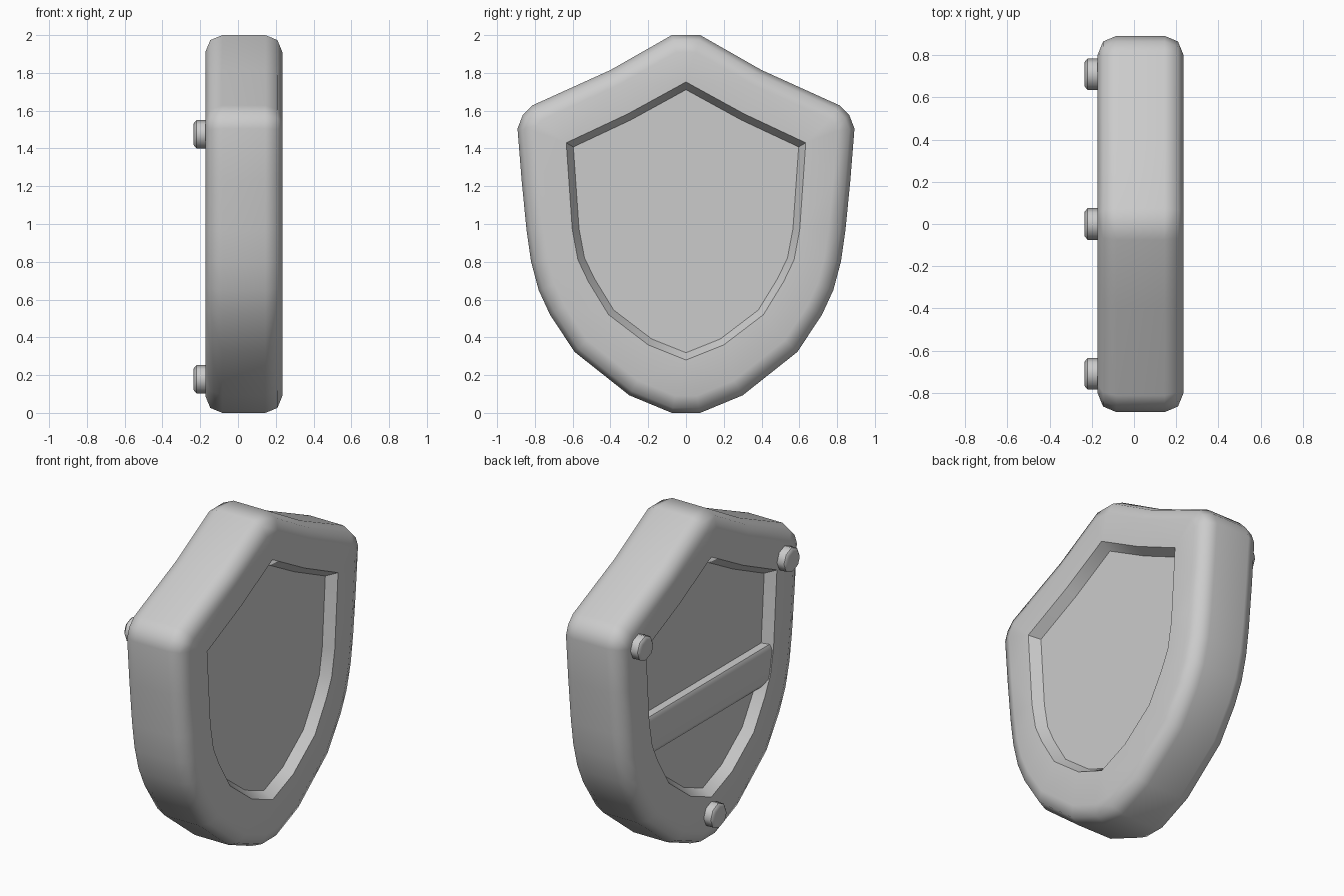
import bpy, bmesh, math
from mathutils import Vector

cube = bpy.data.objects.get("Cube")
if cube:
    bpy.data.objects.remove(cube, do_unlink=True)

grey = bpy.data.materials.new("plain_grey")
grey.use_nodes = True
colour = (0.6, 0.6, 0.6, 1)
grey.diffuse_color = colour
grey.node_tree.nodes["Principled BSDF"].inputs["Base Color"].default_value = colour

BACK, FRONT = -0.173, 0.235
BEVEL, DEPTH, SLANT = 0.09, 0.06, 0.036

# Half outlines in (y, z), from the top down
RIM = [(.075, 2), (.4, 1.815), (.813, 1.628), (.865, 1.575), (.892, 1.505),
       (.87, 1.23), (.844, .966), (.82, .8), (.78, .65), (.72, .52),
       (.59, .323), (.3, .093), (.075, 0)]
RECESS = [(0, 1.752), (.31, 1.582), (.634, 1.43), (.602, .97), (.572, .81),
          (.517, .695), (.41, .52), (.2, .36), (0, .28)]


def mirrored(half):
    """Close a half outline by mirroring it in y."""
    other = [(-y, z) for y, z in reversed(half) if y > 0]
    return [Vector(p) for p in half + other]


def inset(loop, d):
    """Move a clockwise outline inward by d."""
    result = []
    for i, p in enumerate(loop):
        a = (p - loop[i - 1]).normalized()
        b = (loop[(i + 1) % len(loop)] - p).normalized()
        na, nb = Vector((a.y, -a.x)), Vector((b.y, -b.x))
        result.append(p + (na + nb) * d / (1 + na.dot(nb)))
    return result


def ring(bm, loop, x):
    return [bm.verts.new((x, p.x, p.y)) for p in loop]


def bridge(bm, a, b):
    for i in range(len(a)):
        bm.faces.new((a[i - 1], a[i], b[i], b[i - 1]))


def finish(bm, name, angle):
    bmesh.ops.recalc_face_normals(bm, faces=bm.faces)
    mesh = bpy.data.meshes.new(name)
    bm.to_mesh(mesh)
    bm.free()
    mesh.materials.append(grey)
    obj = bpy.data.objects.new(name, mesh)
    bpy.context.collection.objects.link(obj)
    bpy.ops.object.select_all(action='DESELECT')
    obj.select_set(True)
    bpy.context.view_layer.objects.active = obj
    bpy.ops.object.shade_smooth_by_angle(angle=math.radians(angle))
    weighted = obj.modifiers.new("weighted_normals", 'WEIGHTED_NORMAL')
    weighted.keep_sharp = True
    return obj


# Shield body: rounded rim with a recessed panel on both faces
bm = bmesh.new()
rim, recess = mirrored(RIM), mirrored(RECESS)
sides = []
for face_x, sign in ((BACK, -1), (FRONT, 1)):
    rings = []
    for step in range(3):
        t = step * math.pi / 4
        x = face_x - sign * BEVEL * (1 - math.sin(t))
        rings.append(ring(bm, inset(rim, BEVEL * (1 - math.cos(t))), x))
    bridge(bm, rings[0], rings[1])
    bridge(bm, rings[1], rings[2])
    edge = ring(bm, recess, face_x)
    floor = ring(bm, inset(recess, SLANT), face_x - sign * DEPTH)
    bridge(bm, edge, floor)
    bm.faces.new(floor)
    # Flat border between the rounded rim and the recess
    edges = []
    for loop in (rings[2], edge):
        for i in range(len(loop)):
            e = bm.edges.get((loop[i - 1], loop[i])) or bm.edges.new((loop[i - 1], loop[i]))
            edges.append(e)
    bmesh.ops.triangle_fill(bm, edges=edges, use_beauty=True, normal=(sign, 0, 0))
    sides.append(rings[0])
bridge(bm, sides[0], sides[1])
finish(bm, "shield_body", 50)

# Grip strap across the back recess
bm = bmesh.new()
profile = [(BACK + .08, .735), (BACK + .03, .745), (BACK + .005, .785),
           (BACK + .005, .955), (BACK + .02, .985), (BACK + .08, .995)]
ends = [[bm.verts.new((x, y, z)) for x, z in profile] for y in (-.594, .594)]
bridge(bm, *ends)
for end in ends:
    bm.faces.new(end)
finish(bm, "grip_strap", 50)

# Rivets on the back
for name, y, z in (("rivet_left", .71, 1.475), ("rivet_right", -.71, 1.475),
                   ("rivet_bottom", 0, .178)):
    bm = bmesh.new()
    rings = []
    for x, r in ((BACK + .03, .075), (-.22, .075), (-.235, .057)):
        circle = [Vector((y + r * math.cos(k * math.pi / 4), z + r * math.sin(k * math.pi / 4)))
                  for k in range(8)]
        rings.append(ring(bm, circle, x))
    bridge(bm, rings[0], rings[1])
    bridge(bm, rings[1], rings[2])
    bm.faces.new(rings[0])
    bm.faces.new(rings[2])
    finish(bm, name, 46)
